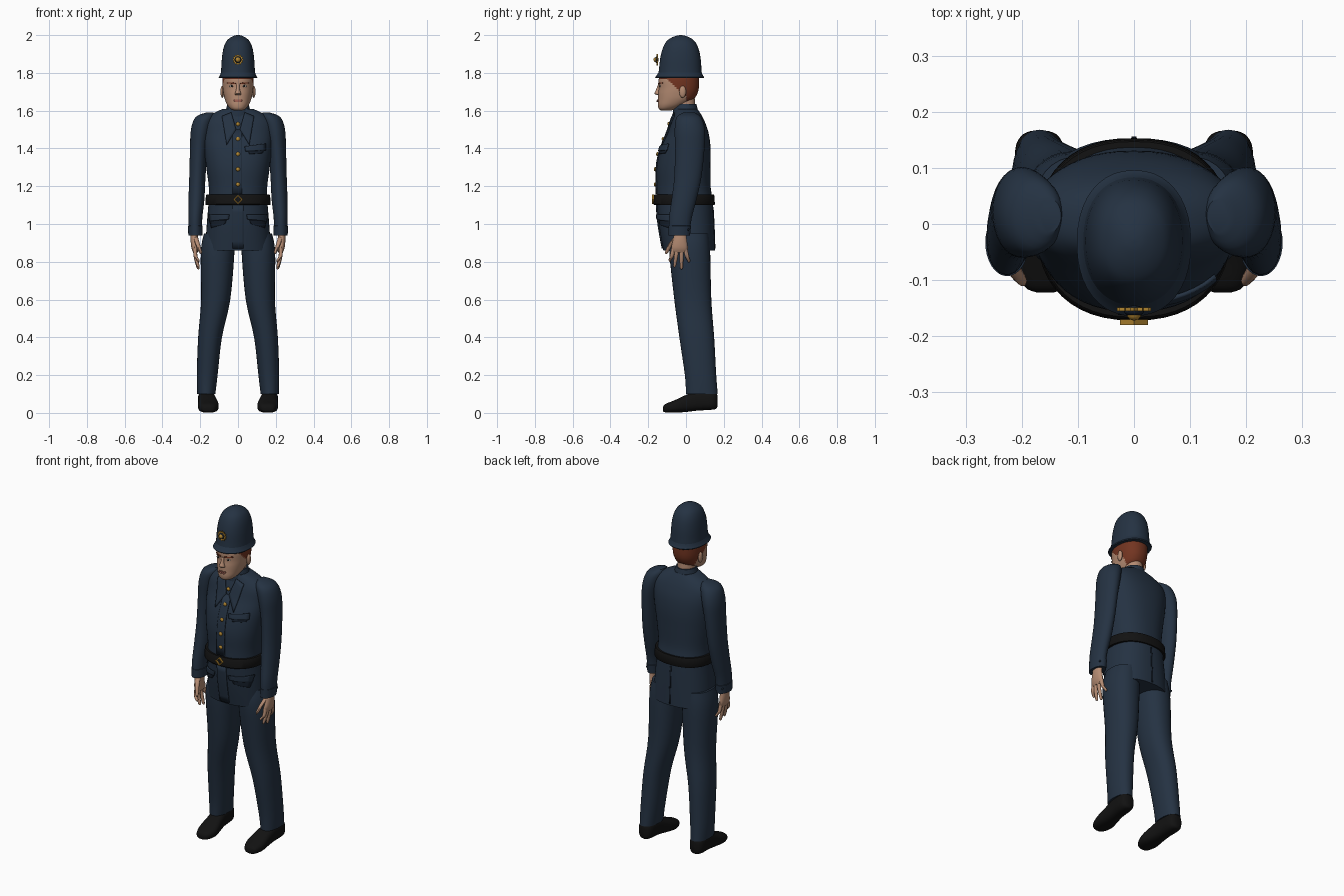
import bpy, bmesh, math
from mathutils import Vector, Matrix
from mathutils.bvhtree import BVHTree

old = bpy.data.objects.get("Cube")
if old:
    bpy.data.objects.remove(old, do_unlink=True)


def material(name, r, g, b):
    mat = bpy.data.materials.new(name)
    mat.use_nodes = True
    mat.diffuse_color = (r, g, b, 1)
    shader = mat.node_tree.nodes["Principled BSDF"]
    shader.inputs["Base Color"].default_value = (r, g, b, 1)
    shader.inputs["Roughness"].default_value = 0.8
    return mat


navy = material("navy cloth", .018, .032, .055)
dark_navy = material("dark navy trim", .008, .014, .025)
black = material("black leather", .006, .006, .006)
skin = material("skin", .46, .26, .17)
hair = material("auburn hair", .17, .035, .015)
lip = material("lips", .32, .11, .08)
gold = material("gold metal", .45, .24, .03)
white = material("eye white", .5, .45, .4)


def finish(name, bm, mat, angle=40):
    """Turn a bmesh into a smooth-shaded object with one material."""
    bmesh.ops.recalc_face_normals(bm, faces=bm.faces)
    mesh = bpy.data.meshes.new(name)
    bm.to_mesh(mesh)
    bm.free()
    mesh.materials.append(mat)
    for poly in mesh.polygons:
        poly.use_smooth = True
    mesh.set_sharp_from_angle(angle=math.radians(angle))
    obj = bpy.data.objects.new(name, mesh)
    bpy.context.collection.objects.link(obj)
    return obj


def spline(rows, steps):
    """Smooth interpolation through the cross-sections."""
    out = []
    for i in range(len(rows) - 1):
        quad = [rows[max(0, min(len(rows) - 1, i + k))] for k in (-1, 0, 1, 2)]
        for s in range(steps):
            t = s / steps
            out.append([b + t / 2 * (c - a + t * (2 * a - 5 * b + 4 * c - d + t * (3 * (b - c) + d - a)))
                        for a, b, c, d in zip(*quad)])
    return out + [list(rows[-1])]


def loft(name, rows, mat, seg=32, power=2, axis="z", steps=4, side=1):
    """Rows are x, y, z and two half-widths; rings lie across the axis."""
    bm = bmesh.new()
    rings = []
    for x, y, z, a, b in spline(rows, steps):
        ring = []
        for k in range(seg):
            c, s = math.cos(k * math.tau / seg), math.sin(k * math.tau / seg)
            u = a * math.copysign(abs(c) ** (2 / power), c)
            v = b * math.copysign(abs(s) ** (2 / power), s)
            p = (x + u, y + v, z) if axis == "z" else (x + u, y, z + v)
            ring.append(bm.verts.new((side * p[0], p[1], p[2])))
        rings.append(ring)
    for low, high in zip(rings, rings[1:]):
        for k in range(seg):
            n = (k + 1) % seg
            bm.faces.new((low[k], low[n], high[n], high[k]))
    bm.faces.new(rings[0])
    bm.faces.new(rings[-1])
    return finish(name, bm, mat)


def body(rows):
    """Convert height, front, back, half-width rows to centred sections."""
    return [(0, (f + b) / 2, z, w, (b - f) / 2) for z, f, b, w in rows]


def tree(obj):
    mesh = obj.data
    return BVHTree.FromPolygons([v.co for v in mesh.vertices], [p.vertices for p in mesh.polygons])


def surface(target, x, z, way=1):
    hit = target.ray_cast(Vector((x, -way, z)), Vector((0, way, 0)))[0]
    return hit.y if hit else target.find_nearest(Vector((x, -way * .1, z)))[0].y


def patch(name, target, corners, mat, way=1, off=.003, thick=.007, n=6):
    """Thin plate moulded onto a surface; corners are x, z pairs."""
    a, b, c, d = [Vector(p) for p in corners]
    bm = bmesh.new()
    grid = []
    for i in range(n + 1):
        row = []
        for j in range(n + 1):
            p = a.lerp(b, j / n).lerp(d.lerp(c, j / n), i / n)
            row.append(bm.verts.new((p.x, surface(target, p.x, p.y, way) - way * off, p.y)))
        grid.append(row)
    for r, q in zip(grid, grid[1:]):
        for j in range(n):
            bm.faces.new((r[j], r[j + 1], q[j + 1], q[j]))
    obj = finish(name, bm, mat)
    mod = obj.modifiers.new("thickness", "SOLIDIFY")
    mod.thickness, mod.offset = thick, 0
    return obj


def ball(name, at, size, mat, seg=12):
    bm = bmesh.new()
    bmesh.ops.create_uvsphere(bm, u_segments=seg, v_segments=8, radius=1,
                              matrix=Matrix.Translation(at) @ Matrix.Diagonal((*size, 1)))
    return finish(name, bm, mat)


# Jacket body, collar and belt
jacket = loft("jacket", body([
    (.86, -.12, .153, .175), (1, -.145, .148, .165), (1.13, -.155, .14, .155), (1.2, -.155, .13, .155),
    (1.3, -.155, .13, .168), (1.4, -.135, .13, .18), (1.48, -.1, .12, .185), (1.54, -.08, .1, .18),
    (1.58, -.065, .08, .14), (1.61, -.055, .06, .08)]), navy, 48, 2.3)
cloth = tree(jacket)
loft("collar", body([(1.57, -.07, .07, .075), (1.605, -.068, .062, .064), (1.635, -.062, .055, .056)]), navy)
loft("belt", body([(1.1, -.168, .15, .17), (1.105, -.172, .153, .173), (1.15, -.17, .15, .17),
                   (1.155, -.166, .147, .167)]), black, 48, 2.3, steps=1)

# Jacket front: placket, lapels, pockets and buttons
patch("front_placket", cloth, [(-.028, 1.5), (.022, 1.5), (.022, 1.16), (-.028, 1.16)], navy)
patch("skirt_overlap", cloth, [(-.03, 1.1), (.03, 1.1), (.03, .87), (-.03, .87)], navy)
patch("breast_pocket_shadow", cloth, [(.05, 1.4), (.14, 1.4), (.13, 1.375), (.06, 1.37)], dark_navy, off=.002)
patch("breast_pocket_flap", cloth, [(.035, 1.41), (.145, 1.425), (.145, 1.39), (.04, 1.385)], navy, off=.008)
for side, label in ((1, "left"), (-1, "right")):
    patch(label + "_lapel", cloth, [(side * .085, 1.57), (side * .035, 1.59), (side * .01, 1.5),
                                    (side * .06, 1.42)], navy, off=.005)
    patch(label + "_pocket_shadow", cloth, [(side * .06, 1.02), (side * .15, 1.02), (side * .14, .98),
                                            (side * .07, 1)], dark_navy, off=.002)
    patch(label + "_pocket_flap", cloth, [(side * .045, 1.05), (side * .155, 1.05), (side * .15, 1.015),
                                          (side * .05, 1.025)], navy, off=.01)
for i in range(5):
    z = 1.53 - i * .08
    ball("jacket_button", (0, surface(cloth, 0, z) - .008, z), (.011, .007, .011), gold)
patch("back_vent", cloth, [(-.004, 1.09), (.004, 1.09), (.004, .87), (-.004, .87)], dark_navy, way=-1, off=.001, thick=.004)

# Diamond belt buckle
bm = bmesh.new()
for r in (.025, .017):
    for y in (-.17, -.18):
        for k in range(4):
            bm.verts.new((r * math.cos(k * math.pi / 2), y, 1.13 + r * math.sin(k * math.pi / 2)))
bm.verts.ensure_lookup_table()
for k in range(4):
    n = (k + 1) % 4
    for p, q in ((0, 4), (4, 12), (12, 8), (8, 0)):
        bm.faces.new([bm.verts[i] for i in (p + k, p + n, q + n, q + k)])
finish("belt_buckle", bm, gold)

# Limbs, mirrored left and right
for side, label in ((1, "left"), (-1, "right")):
    loft(label + "_sleeve", [
        (.15, .015, 1.59, .02, .03), (.175, .015, 1.565, .05, .065), (.195, .02, 1.5, .054, .08),
        (.207, .02, 1.4, .047, .078), (.215, .01, 1.25, .043, .072), (.22, -.01, 1.13, .042, .066),
        (.226, -.03, 1.03, .037, .06), (.226, -.036, .945, .035, .055)], navy, side=side)
    loft(label + "_cuff", [(.226, -.036, .94, .037, .057), (.226, -.033, .99, .039, .06),
                           (.226, -.032, .992, .034, .054)], navy, steps=1, side=side)
    ball(label + "_cuff_button", (side * .25, .012, .97), (.006, .006, .006), dark_navy)
    loft(label + "_trouser_leg", [
        (.1, .02, .95, .08, .1), (.108, .02, .85, .089, .108), (.118, .036, .6, .077, .098),
        (.148, .057, .4, .063, .092), (.163, .077, .2, .055, .083), (.168, .084, .1, .048, .084)],
        navy, power=2.2, side=side)
    loft(label + "_shoe", [
        (.158, -.122, .02, .015, .01), (.158, -.11, .025, .038, .022), (.157, -.06, .034, .055, .033),
        (.16, 0, .05, .05, .045), (.165, .06, .065, .045, .053), (.168, .13, .068, .044, .052),
        (.168, .157, .066, .033, .045), (.168, .166, .062, .015, .03)],
        black, power=2.6, axis="y", side=side)
    # Hand with splayed fingers
    loft(label + "_palm", [(.228, -.03, .97, .02, .028), (.232, -.032, .92, .019, .036),
                           (.23, -.034, .875, .017, .044), (.225, -.035, .85, .012, .04)], skin, 20, side=side)
    for name, base, tip, drop in (("index", -.065, -.085, .8), ("middle", -.045, -.06, .77),
                                  ("ring", -.024, -.024, .76), ("little", -.005, .015, .795)):
        loft(f"{label}_{name}_finger", [
            (.227, base, .88, .011, .012), (.225, (base + tip) / 2, .83, .01, .011),
            (.212, tip, drop + .01, .008, .008), (.21, tip, drop, .002, .002)], skin, 10, side=side)
    loft(label + "_thumb", [(.225, -.05, .93, .013, .015), (.214, -.08, .895, .012, .013),
                            (.2, -.1, .855, .009, .01), (.197, -.106, .84, .002, .003)], skin, 10, side=side)

# Head, with hair coloured by position
loft("neck", body([(1.57, -.06, .05, .05), (1.7, -.075, .045, .05)]), skin)
head = loft("head", body([
    (1.6, -.13, -.08, .02), (1.61, -.144, -.05, .04), (1.63, -.149, -.005, .057), (1.66, -.148, .04, .07),
    (1.69, -.147, .06, .077), (1.72, -.144, .068, .081), (1.76, -.145, .07, .083),
    (1.79, -.14, .07, .08)]), skin, 64, 2.2, steps=8)
head.data.materials.append(hair)
for poly in head.data.polygons:
    c = poly.center
    nape = c.y > 0 and c.z > 1.645
    temple = c.y > -.02 - (c.z - 1.69) and c.z > 1.69
    if nape or temple or c.z > 1.77:
        poly.material_index = 1
face = tree(head)

# Facial features
loft("nose", [(0, -.142, 1.683, .014, .008), (0, -.15, 1.69, .017, .017), (0, -.147, 1.71, .01, .012),
              (0, -.142, 1.74, .007, .005)], skin, 16)
patch("upper_lip", face, [(-.018, 1.659), (.018, 1.659), (.024, 1.654), (-.024, 1.654)], lip)
patch("lower_lip", face, [(-.023, 1.653), (.023, 1.653), (.014, 1.645), (-.014, 1.645)], lip)
for side, label in ((1, "left"), (-1, "right")):
    x = side * .033
    y = surface(face, x, 1.73)
    ball(label + "_eye", (x, y, 1.73), (.014, .004, .006), white)
    ball(label + "_iris", (x, y - .002, 1.73), (.006, .004, .006), black)
    patch(label + "_eyebrow", face, [(side * .012, 1.747), (side * .055, 1.75), (side * .056, 1.745),
                                     (side * .012, 1.74)], hair, off=.002, thick=.005)
    ball(label + "_ear", (side * .083, -.018, 1.7), (.01, .018, .032), skin)

# Helmet dome and flared brim
helmet = loft("helmet_dome", body([
    (1.78, -.148, .085, .092), (1.82, -.143, .082, .089), (1.88, -.136, .077, .085), (1.93, -.123, .066, .077),
    (1.965, -.105, .048, .063), (1.985, -.08, .024, .043), (1.997, -.05, -.006, .02),
    (2, -.03, -.026, .002)]), navy, 40, 2.2)
loft("helmet_brim", body([(1.772, -.16, .093, .1), (1.777, -.164, .096, .102), (1.785, -.157, .09, .097),
                          (1.805, -.144, .082, .089)]), navy, 40, 2.2, steps=2)

# Star badge on the helmet
bm = bmesh.new()
bmesh.ops.create_cone(bm, cap_ends=True, segments=24, radius1=.03, radius2=.03, depth=.006,
                      matrix=Matrix.Translation((0, -.152, 1.87)) @ Matrix.Rotation(math.pi / 2, 4, "X"))
for v in bm.verts:
    if round(math.atan2(v.co.z - 1.87, v.co.x) * 24 / math.tau) % 2:
        v.co.x *= .78
        v.co.z = 1.87 + (v.co.z - 1.87) * .78
finish("badge_star", bm, gold)
ball("badge_ring", (0, -.155, 1.87), (.018, .01, .018), dark_navy, 20)
ball("badge_centre", (0, -.16, 1.87), (.013, .012, .013), gold, 16)
